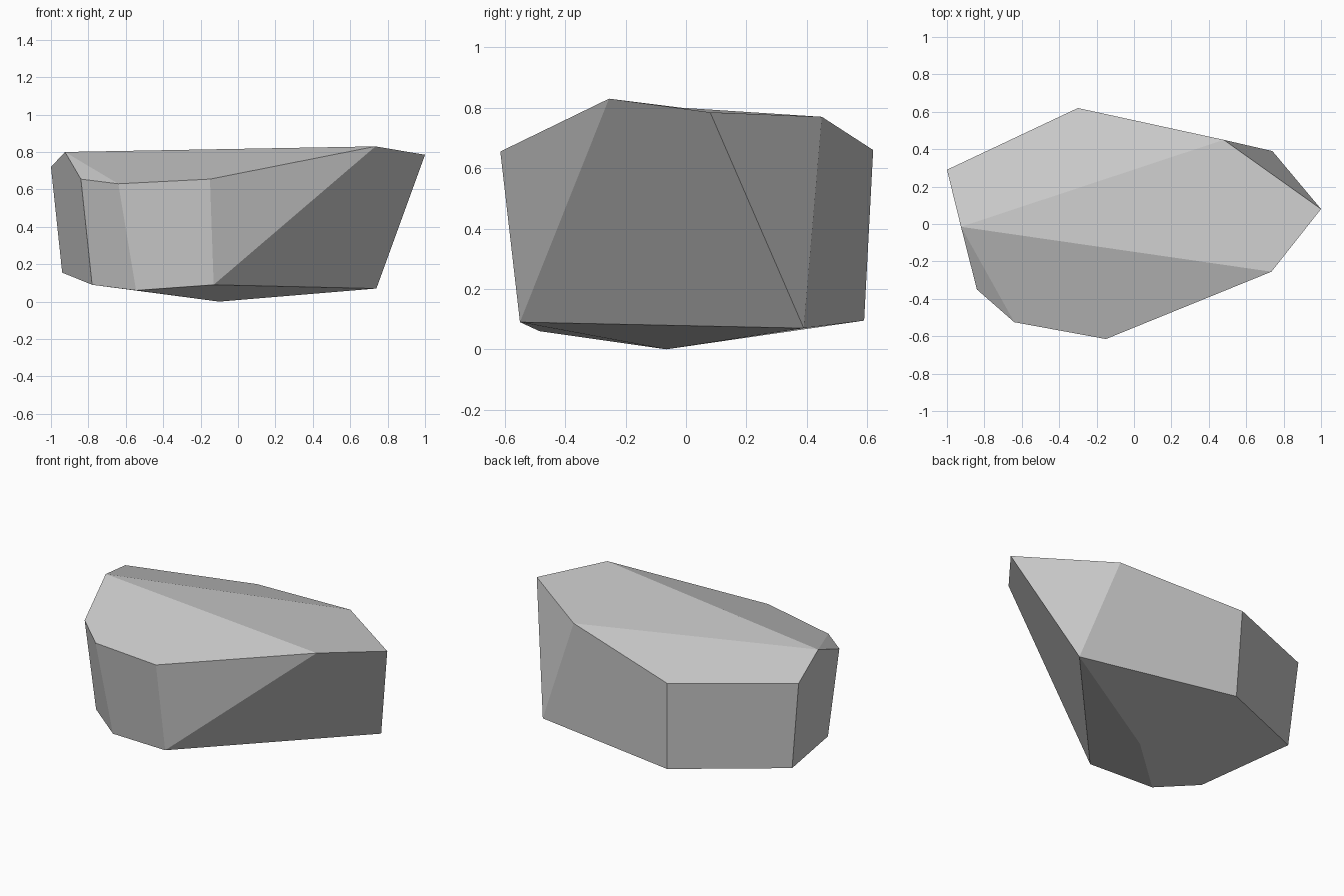
import bpy, bmesh

if "Cube" in bpy.data.objects:
    bpy.data.objects.remove(bpy.data.objects["Cube"])

# Corner points of the boulder: upper rim, lower rim and lowest point
points = {
    "A": (-1.00, 0.29, 0.72), "B": (-0.30, 0.62, 0.66), "C": (0.48, 0.45, 0.77),
    "E": (1.00, 0.08, 0.785), "F": (0.735, -0.255, 0.83), "G": (-0.15, -0.615, 0.655),
    "H": (-0.64, -0.525, 0.63), "I": (-0.84, -0.35, 0.655), "J": (-0.925, -0.015, 0.80),
    "D": (0.74, 0.39, 0.07), "P": (-0.13, -0.55, 0.09), "Q": (-0.545, -0.485, 0.06),
    "R": (-0.78, -0.32, 0.09), "S": (-0.94, 0.27, 0.155), "T": (-0.28, 0.59, 0.095),
    "V": (-0.10, -0.065, 0.0),
}

# Chiselled facets
top = ["JFEC", "JCBA", "JHGF", "JIH"]
sides = ["EFPD", "DCE", "CDTB", "FGP", "GHQP", "HIRQ", "IJASR", "ABTS"]
bottom = ["PQVD", "DVQRST"]

bm = bmesh.new()
verts = {name: bm.verts.new(co) for name, co in points.items()}
for facet in top + sides + bottom:
    bm.faces.new([verts[c] for c in facet])
bmesh.ops.recalc_face_normals(bm, faces=bm.faces)

mesh = bpy.data.meshes.new("boulder")
bm.to_mesh(mesh)
bm.free()

# Plain stone colour
stone = bpy.data.materials.new("stone grey")
stone.diffuse_color = (0.6, 0.6, 0.6, 1.0)
stone.use_nodes = True
stone.node_tree.nodes["Principled BSDF"].inputs["Base Color"].default_value = stone.diffuse_color
mesh.materials.append(stone)

boulder = bpy.data.objects.new("boulder", mesh)
bpy.context.collection.objects.link(boulder)
